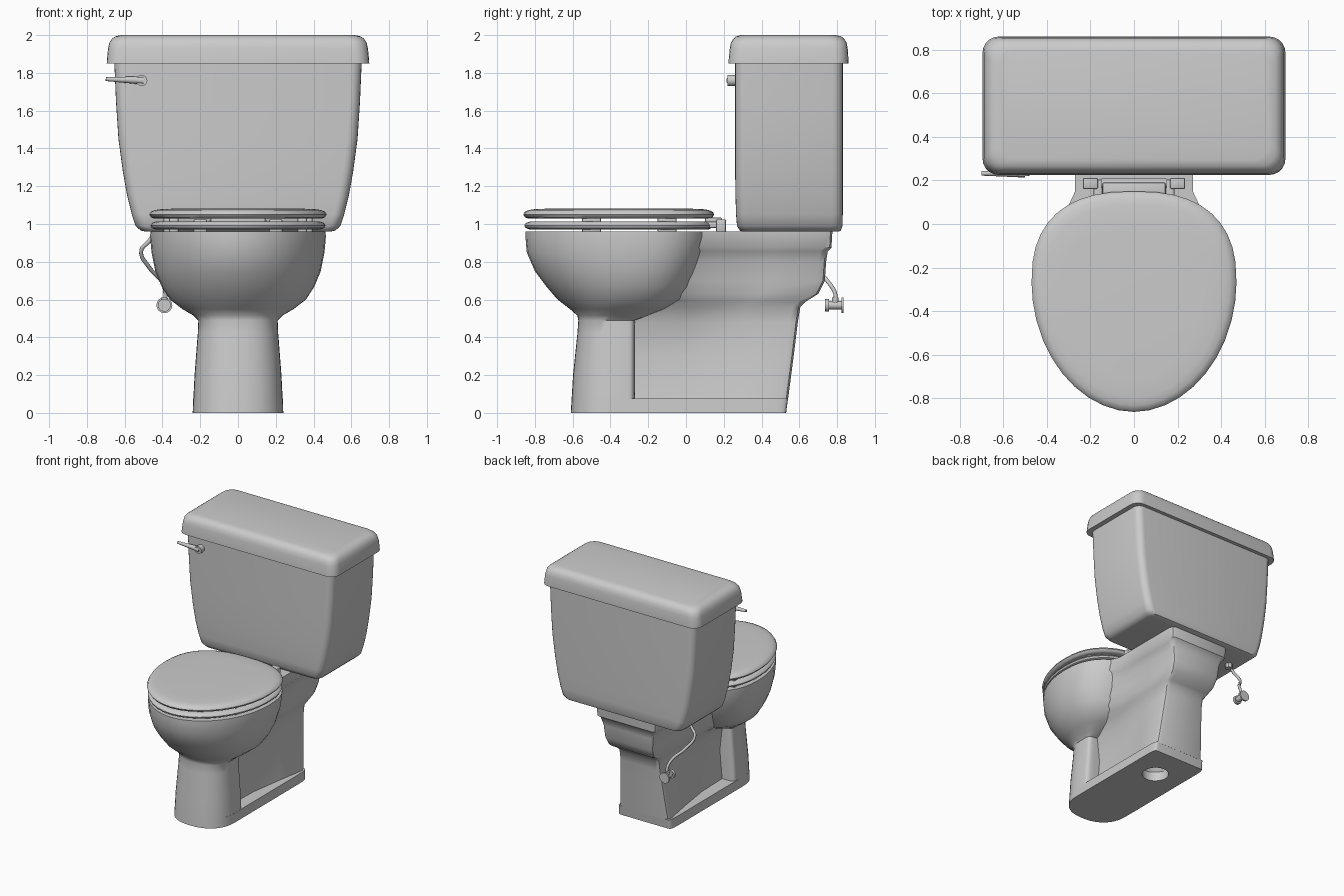
import bpy, bmesh, math
from mathutils import Vector

if "Cube" in bpy.data.objects:
    bpy.data.objects.remove(bpy.data.objects["Cube"])


def finish(name, bm, angle=38):
    bmesh.ops.recalc_face_normals(bm, faces=bm.faces)
    me = bpy.data.meshes.new(name)
    bm.to_mesh(me)
    bm.free()
    ob = bpy.data.objects.new(name, me)
    bpy.context.collection.objects.link(ob)
    bpy.ops.object.select_all(action='DESELECT')
    ob.select_set(True)
    bpy.context.view_layer.objects.active = ob
    bpy.ops.object.shade_smooth_by_angle(angle=math.radians(angle))
    return ob


def loft(name, rings, closed=False, angle=38):
    """Skin a stack of equal-length rings; cap the ends or close into a loop."""
    bm = bmesh.new()
    rows = [[bm.verts.new(p) for p in r] for r in rings]
    n = len(rows[0])
    pairs = list(zip(rows, rows[1:])) + ([(rows[-1], rows[0])] if closed else [])
    for a, b in pairs:
        for i in range(n):
            j = (i + 1) % n
            bm.faces.new((a[i], a[j], b[j], b[i]))
    if not closed:
        bm.faces.new(rows[0])
        bm.faces.new(rows[-1])
    return finish(name, bm, angle)


def egg(z, hw, yf, yc, yb, ef=1.95, eb=2.5, n=40):
    """Egg outline: widest at yc, with separate front and back roundness."""
    pts = []
    for i in range(n):
        t = 2 * math.pi * i / n
        c, s = math.cos(t), math.sin(t)
        e = eb if s > 0 else ef
        b = yb - yc if s > 0 else yc - yf
        pts.append((hw * math.copysign(abs(c) ** (2 / e), c),
                    yc + b * math.copysign(abs(s) ** (2 / e), s), z))
    return pts


def rrect(z, hw, y0, y1, r, seg=5):
    pts = []
    for k, (cx, cy) in enumerate([(hw - r, y1 - r), (r - hw, y1 - r),
                                  (r - hw, y0 + r), (hw - r, y0 + r)]):
        for i in range(seg + 1):
            a = math.pi / 2 * (k + i / seg)
            pts.append((cx + r * math.cos(a), cy + r * math.sin(a), z))
    return pts


def rod(name, a, b, r1, r2=None, seg=16):
    a, b = Vector(a), Vector(b)
    d = b - a
    bm = bmesh.new()
    bmesh.ops.create_cone(bm, cap_ends=True, segments=seg, radius1=r1,
                          radius2=r1 if r2 is None else r2, depth=d.length)
    bm.transform(d.to_track_quat('Z', 'Y').to_matrix().to_4x4())
    bmesh.ops.translate(bm, verts=bm.verts, vec=(a + b) / 2)
    return finish(name, bm)


def block(name, lo, hi, bev=0.008):
    bm = bmesh.new()
    bmesh.ops.create_cube(bm, size=1)
    for v in bm.verts:
        v.co = [(l + h) / 2 + c * (h - l) for l, h, c in zip(lo, hi, v.co)]
    bmesh.ops.bevel(bm, geom=bm.edges[:], offset=bev, segments=2, profile=0.5, affect='EDGES')
    return finish(name, bm)


# Tank, narrowing towards its rounded foot
loft("tank", [rrect(z, hw, y0, y1, 0.055) for z, hw, y0, y1 in [
    (0.96, 0.49, 0.30, 0.81), (0.965, 0.515, 0.285, 0.82), (0.99, 0.542, 0.27, 0.828),
    (1.05, 0.562, 0.265, 0.83), (1.15, 0.587, 0.262, 0.83), (1.28, 0.61, 0.26, 0.83),
    (1.45, 0.633, 0.26, 0.83), (1.65, 0.646, 0.26, 0.83), (1.86, 0.655, 0.26, 0.83)]])

# Tank lid with rolled top edge
loft("tank_lid", [rrect(z, hw, y0, y1, 0.075) for z, hw, y0, y1 in [
    (1.85, 0.695, 0.225, 0.86), (1.87, 0.694, 0.226, 0.86), (1.93, 0.688, 0.232, 0.856),
    (1.96, 0.681, 0.238, 0.85), (1.98, 0.668, 0.25, 0.838), (1.993, 0.65, 0.265, 0.822),
    (2.0, 0.62, 0.292, 0.795)]])

# Bowl flowing down into the front pedestal, with a hollow basin
pedestal = [(0.0, 0.24, -0.61), (0.2, 0.23, -0.598), (0.42, 0.213, -0.575), (0.49, 0.21, -0.57)]
shell = [egg(z, hw, yf, -0.38, -0.27, 2.3, 9) for z, hw, yf in pedestal]
shell += [egg(*v) for v in [
    (0.515, 0.235, -0.575, -0.36, -0.20, 2.2, 4), (0.55, 0.295, -0.615, -0.34, -0.10, 2, 3),
    (0.60, 0.36, -0.68, -0.31, 0.0), (0.67, 0.405, -0.74, -0.29, 0.045),
    (0.75, 0.438, -0.80, -0.28, 0.08), (0.85, 0.458, -0.843, -0.27, 0.125),
    (0.93, 0.465, -0.85, -0.27, 0.145), (0.96, 0.464, -0.85, -0.27, 0.15),
    (0.96, 0.34, -0.72, -0.30, -0.03), (0.90, 0.33, -0.71, -0.30, -0.04),
    (0.75, 0.27, -0.63, -0.32, -0.10), (0.63, 0.14, -0.46, -0.32, -0.2)]]
loft("bowl", shell)

# Base plate
base = loft("base", [egg(z, hw, yf, -0.38, yb, 2.3, 30, 48) for z, hw, yf, yb in [
    (0, 0.24, -0.61, 0.53), (0.075, 0.237, -0.605, 0.54)]])

# Rear body: deck on top, stepped shelf, recessed flanks below
rings = []
for z, yf, wf, ym, wm, yb, wr in [
        (0.07, -0.35, 0.13, 0.0, 0.14, 0.54, 0.22), (0.3, -0.35, 0.11, 0.0, 0.12, 0.57, 0.20),
        (0.48, -0.35, 0.13, 0.0, 0.14, 0.592, 0.185), (0.56, -0.22, 0.19, 0.04, 0.17, 0.605, 0.185),
        (0.59, -0.15, 0.22, 0.08, 0.19, 0.635, 0.20), (0.63, -0.1, 0.25, 0.1, 0.205, 0.70, 0.21),
        (0.70, -0.06, 0.27, 0.13, 0.215, 0.735, 0.22), (0.80, -0.02, 0.29, 0.15, 0.23, 0.742, 0.23),
        (0.855, 0.0, 0.31, 0.15, 0.25, 0.75, 0.25), (0.875, 0.0, 0.33, 0.15, 0.265, 0.77, 0.265),
        (0.96, 0.0, 0.34, 0.15, 0.27, 0.775, 0.27)]:
    half = [(wf, yf), (wm, ym), ((wm + wr) / 2, (ym + yb) / 2), (wr, yb - 0.04),
            (wr - 0.01, yb - 0.01), (wr - 0.035, yb)]
    rings.append([(x, y, z) for x, y in half] + [(-x, y, z) for x, y in reversed(half)])
body = loft("rear_body", rings)

# Drain outlet cut up through the base
cutter = rod("drain_cutter", (0, 0.25, -0.1), (0, 0.25, 0.35), 0.1, seg=24)
cutter.hide_render = True
for ob in (base, body):
    m = ob.modifiers.new("drain", 'BOOLEAN')
    m.operation, m.solver, m.object = 'DIFFERENCE', 'EXACT', cutter
    bpy.context.view_layer.objects.active = ob
    bpy.ops.object.modifier_apply(modifier="drain")
bpy.data.objects.remove(cutter)


# Seat ring and seat lid share one outline
def outline(z, d):
    return egg(z, 0.47 - d, -0.862 + d, -0.27, 0.15 - d)


def opening(z, d):
    return egg(z, 0.29 + d, -0.66 - d, -0.3, -0.04 + d)


loft("seat", [outline(0.972, 0.03), outline(0.98, 0.012), outline(0.993, 0.006),
              outline(1.006, 0.015), outline(1.014, 0.04), opening(1.014, 0.03),
              opening(1.0, 0), opening(0.972, 0.01)], closed=True)
loft("seat_lid", [outline(1.03, 0.025), outline(1.035, 0.01), outline(1.05, 0.0),
                  outline(1.064, 0.008), outline(1.074, 0.03), outline(1.079, 0.065),
                  outline(1.082, 0.15)])

# Bumpers under the seat and lid, and the hinge pieces
for s, side in ((-1, "left"), (1, "right")):
    for y, x, tag in ((-0.5, 0.34, "front"), (-0.1, 0.37, "rear")):
        block(f"{side}_{tag}_seat_bumper", (s * x - .025, y - .05, .955), (s * x + .025, y + .05, .98))
        block(f"{side}_{tag}_lid_bumper", (s * x - .025, y - .05, 1.005), (s * x + .025, y + .05, 1.035))
    block(f"{side}_hinge_post", (s * 0.2 - .035, 0.16, 0.955), (s * 0.2 + .035, 0.212, 1.025))
    block(f"{side}_hinge_tab", (s * 0.165 - .02, 0.08, 0.98), (s * 0.165 + .02, 0.205, 1.012))
rod("hinge_bar", (-0.15, 0.185, 0.998), (0.15, 0.185, 0.998), 0.024)
block("lid_hinge_leaf", (-0.145, 0.1, 1.005), (0.145, 0.19, 1.035))

# Flush handle
rod("handle_pivot", (-0.51, 0.22, 1.76), (-0.51, 0.27, 1.76), 0.03)
rod("handle_lever", (-0.50, 0.235, 1.76), (-0.70, 0.232, 1.767), 0.022, 0.010)

# Water supply hose
cu = bpy.data.curves.new("supply_hose", 'CURVE')
cu.dimensions, cu.bevel_depth, cu.bevel_resolution, cu.resolution_u = '3D', 0.011, 2, 6
path = [(-.43, .60, .97), (-.47, .60, .91), (-.512, .62, .86), (-.47, .68, .77),
        (-.40, .755, .69), (-.385, .79, .63), (-.39, .79, .57)]
sp = cu.splines.new('BEZIER')
sp.bezier_points.add(len(path) - 1)
for p, co in zip(sp.bezier_points, path):
    p.co = co
    p.handle_left_type = p.handle_right_type = 'AUTO'
bpy.context.collection.objects.link(bpy.data.objects.new("supply_hose", cu))
rod("hose_nut", (-.43, .60, .925), (-.43, .60, .965), 0.028, seg=8)

# Shut-off valve
rod("valve_body", (-.39, .745, .57), (-.39, .83, .57), 0.022)
rod("valve_knob", (-.39, .735, .57), (-.39, .757, .57), 0.034)
rod("valve_collar", (-.39, .79, .57), (-.39, .79, .61), 0.018)
rod("valve_wall_plate", (-.39, .822, .57), (-.39, .834, .57), 0.042)
